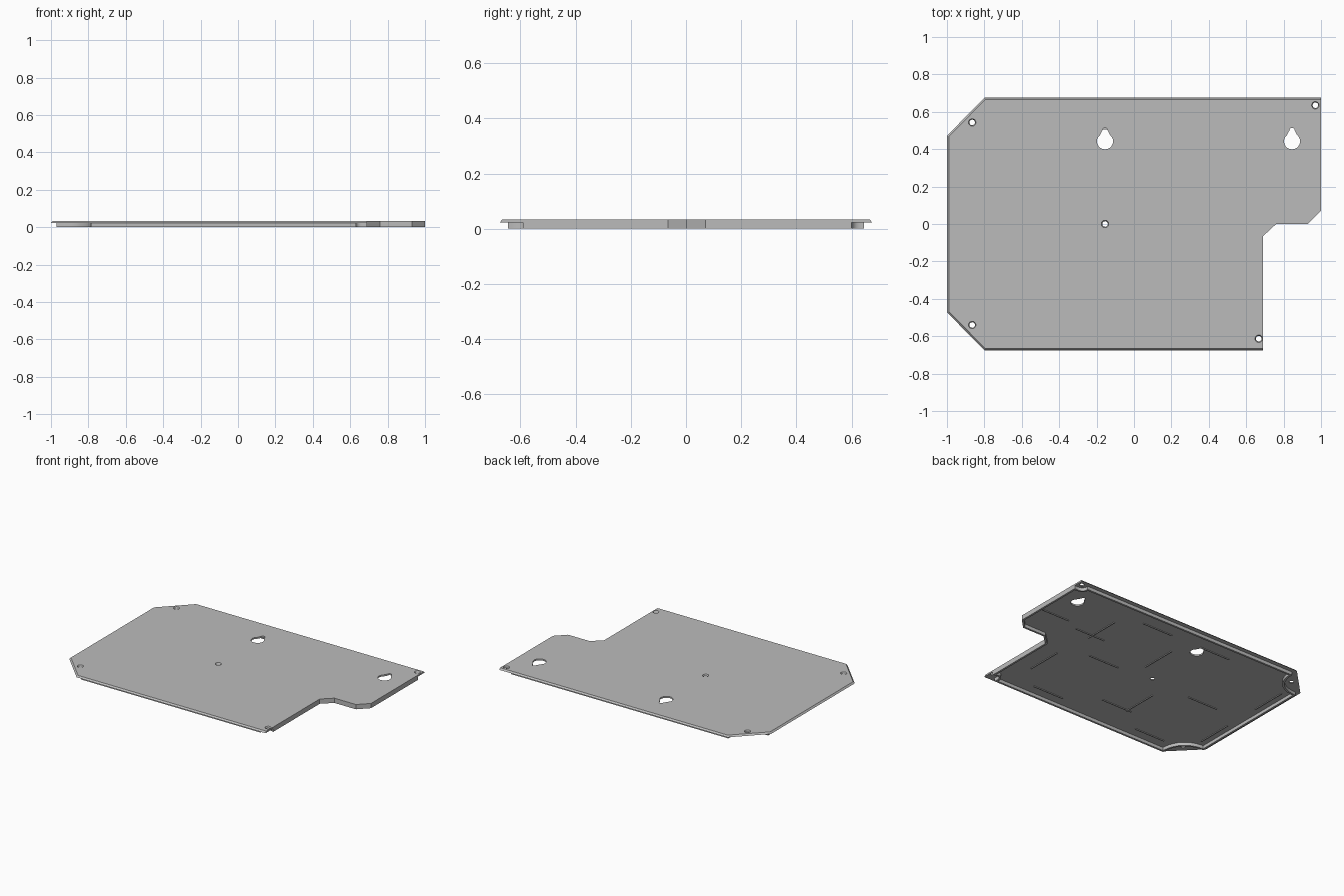
import bpy, bmesh, math
from mathutils import Vector

if "Cube" in bpy.data.objects:
    bpy.data.objects.remove(bpy.data.objects["Cube"], do_unlink=True)

grey = bpy.data.materials.new("panel grey")
grey.use_nodes = True
grey.diffuse_color = (0.5, 0.5, 0.5, 1)
grey.node_tree.nodes["Principled BSDF"].inputs["Base Color"].default_value = (0.5, 0.5, 0.5, 1)

TOP, LIP = 0.034, 0.023


def finish(name, bm):
    bmesh.ops.recalc_face_normals(bm, faces=bm.faces)
    mesh = bpy.data.meshes.new(name)
    bm.to_mesh(mesh)
    bm.free()
    mesh.materials.append(grey)
    ob = bpy.data.objects.new(name, mesh)
    bpy.context.collection.objects.link(ob)
    return ob


def loft(bm, low, high, z0, z1):
    """Closed solid between two outlines with equal point counts."""
    a = [bm.verts.new((x, y, z0)) for x, y in low]
    b = [bm.verts.new((x, y, z1)) for x, y in high]
    bm.faces.new(a)
    bm.faces.new(b)
    for i in range(len(a)):
        j = (i + 1) % len(a)
        bm.faces.new((a[i], a[j], b[j], b[i]))


def inset(points, dist):
    """Move each edge of a clockwise outline inward by dist(p, q)."""
    pts = [Vector(p) for p in points]
    out = []
    for i, p in enumerate(pts):
        o, q = pts[i - 1], pts[(i + 1) % len(pts)]
        d0, d1 = (p - o).normalized(), (q - p).normalized()
        n0, n1 = Vector((d0.y, -d0.x)), Vector((d1.y, -d1.x))
        a, b = dist(o, p), dist(p, q)
        det = n0.x * n1.y - n0.y * n1.x
        if abs(det) < 1e-4:
            out.append(p + n0 * a)
        else:
            out.append(p + Vector((a * n1.y - b * n0.y, b * n0.x - a * n1.x)) / det)
    return out


def curve(a, m, b, n=10):
    """Smooth bow from a to b passing through m."""
    a, m, b = Vector(a), Vector(m), Vector(b)
    c = 2 * m - (a + b) / 2
    return [a * (1 - t) ** 2 + c * 2 * t * (1 - t) + b * t * t
            for t in (i / n for i in range(n + 1))]


def circle(x, y, r, start=0, end=360, n=24):
    return [(x + r * math.cos(math.radians(start + (end - start) * i / n)),
             y + r * math.sin(math.radians(start + (end - start) * i / n)))
            for i in range(n + (end - start < 360))]


# Cover plate: bevelled on the back, left-hand and front edges, square at the step
step = [(1, 0.07), (0.93, 0), (0.76, 0), (0.69, -0.065)]
outline = [(-0.8, 0.675), (1, 0.675), *step, (0.69, -0.675),
           (-0.8, -0.675), (-1, -0.472), (-1, 0.472)]


def bevel(p, q):
    flush = min(p.x, q.x) > 0.6
    return 0 if flush else 0.01


bm = bmesh.new()
loft(bm, outline, inset(outline, bevel), LIP, TOP)
plate = finish("cover_plate", bm)

# Screw holes (slightly countersunk) and keyhole hangers
bm = bmesh.new()
for x, y in [(-0.865, 0.543), (-0.865, -0.54), (0.97, 0.635), (0.667, -0.613), (-0.155, 0)]:
    loft(bm, circle(x, y, 0.013), circle(x, y, 0.021), LIP - 0.004, TOP + 0.002)
for x in (-0.155, 0.845):
    key = circle(x, 0.442, 0.043, 130, 410) + circle(x, 0.5, 0.014, 0, 180, 10)
    loft(bm, key, key, 0.01, 0.05)
cutter = finish("hole_cutter", bm)
cutter.hide_render = True
cut = plate.modifiers.new("holes", "BOOLEAN")
cut.operation = "DIFFERENCE"
cut.solver = "EXACT"
cut.object = cutter
bpy.context.view_layer.update()
mesh = bpy.data.meshes.new_from_object(plate.evaluated_get(bpy.context.evaluated_depsgraph_get()))
plate.modifiers.clear()
plate.data = mesh
bpy.data.objects.remove(cutter, do_unlink=True)

# Rim wall under the plate, bowed inward around the corner screws
rim = (curve((-0.97, 0.46), (-0.835, 0.51), (-0.785, 0.645))
       + curve((0.93, 0.645), (0.944, 0.606), (1, 0.6))
       + [Vector(p) for p in step]
       + curve((0.69, -0.59), (0.638, -0.589), (0.63, -0.645))
       + curve((-0.785, -0.645), (-0.835, -0.51), (-0.97, -0.46)))
inner = inset(rim, lambda p, q: 0.014)
bm = bmesh.new()
loops = [[bm.verts.new((p.x, p.y, z)) for p in pts]
         for pts, z in ((rim, 0), (rim, LIP), (inner, LIP), (inner, 0))]
for k in range(4):
    a, b = loops[k], loops[(k + 1) % 4]
    for i in range(len(a)):
        j = (i + 1) % len(a)
        bm.faces.new((a[i], a[j], b[j], b[i]))
wall = finish("rim_wall", bm)

# Short stiffening ribs on the underside
bm = bmesh.new()


def rib(x, y, sx, sy):
    box = [(x - sx, y - sy), (x + sx, y - sy), (x + sx, y + sy), (x - sx, y + sy)]
    loft(bm, box, box, LIP - 0.005, LIP)


for x, y in [(0.86, 0.23), (0.23, 0.51), (0.23, -0.03), (-0.25, 0.51),
             (0.25, -0.56), (-0.6, -0.03), (-0.6, -0.56), (0.52, 0.18), (-0.2, -0.41)]:
    rib(x, y, 0.12, 0.004)
for x, y in [(0.5, 0.27), (0.53, -0.27), (-0.02, 0.22), (-0.29, -0.29),
             (-0.91, 0.26), (-0.91, -0.28)]:
    rib(x, y, 0.004, 0.13)
finish("underside_ribs", bm)

bpy.ops.object.select_all(action="DESELECT")
wall.select_set(True)
bpy.context.view_layer.objects.active = wall
bpy.ops.object.shade_smooth_by_angle(angle=math.radians(30))
